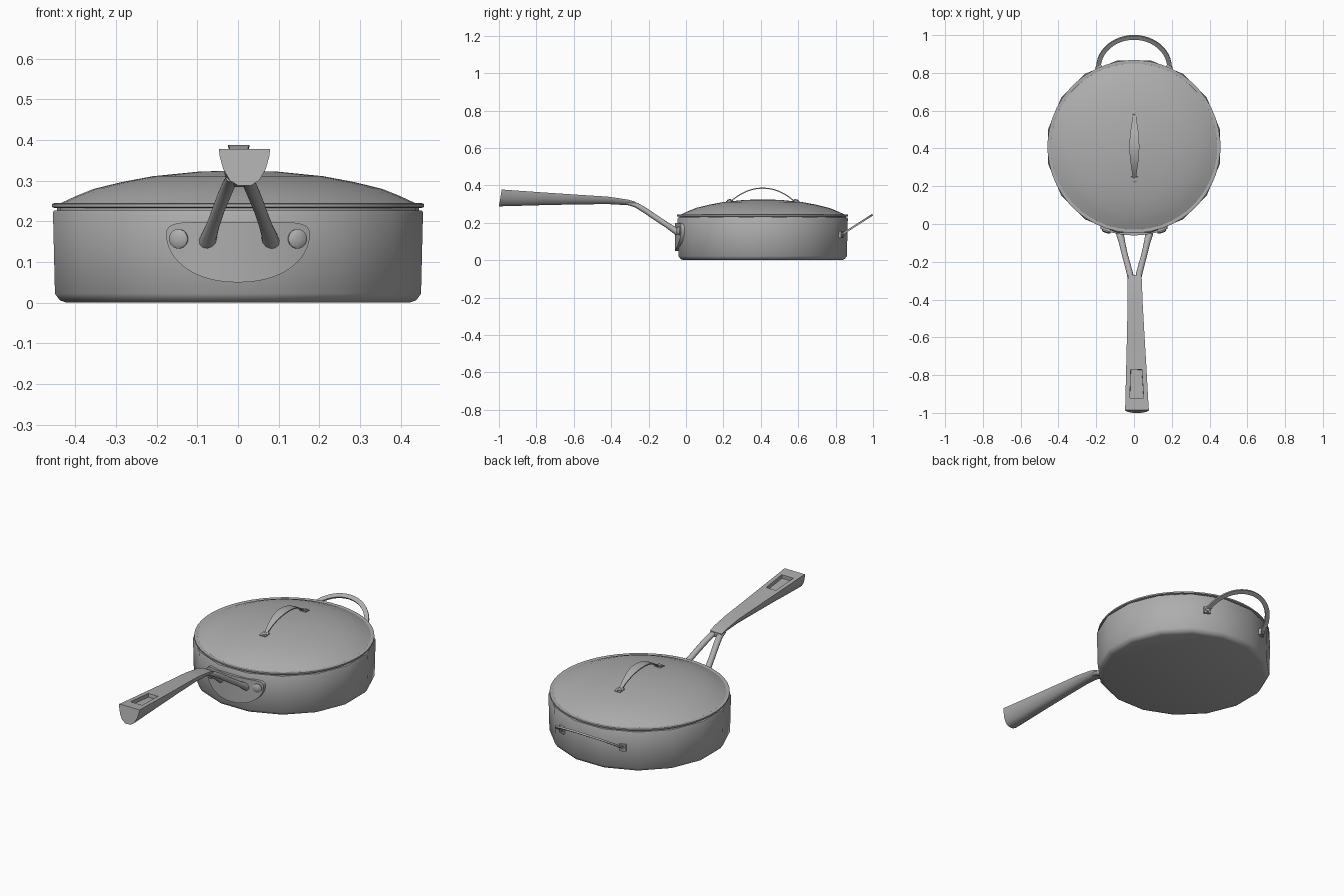
import bpy, bmesh, math
from mathutils import Vector

if "Cube" in bpy.data.objects:
    bpy.data.objects.remove(bpy.data.objects["Cube"], do_unlink=True)

steel = bpy.data.materials.new("brushed steel grey")
steel.use_nodes = True
GREY = (0.42, 0.42, 0.42, 1)
steel.diffuse_color = GREY
steel.node_tree.nodes["Principled BSDF"].inputs["Base Color"].default_value = GREY

CENTRE_Y = 0.41


def finish(name, bm, angle=35):
    """Turn a bmesh into a smooth-shaded object with sharp edges kept."""
    bmesh.ops.recalc_face_normals(bm, faces=bm.faces)
    mesh = bpy.data.meshes.new(name)
    bm.to_mesh(mesh)
    bm.free()
    mesh.materials.append(steel)
    obj = bpy.data.objects.new(name, mesh)
    bpy.context.collection.objects.link(obj)
    bpy.ops.object.select_all(action="DESELECT")
    obj.select_set(True)
    bpy.context.view_layer.objects.active = obj
    bpy.ops.object.shade_smooth_by_angle(angle=math.radians(angle))
    return obj


def loft(rings):
    """Skin a list of closed rings and cap both ends."""
    bm = bmesh.new()
    loops = [[bm.verts.new(p) for p in ring] for ring in rings]
    n = len(loops[0])
    for a, b in zip(loops, loops[1:]):
        for i in range(n):
            j = (i + 1) % n
            bm.faces.new((a[i], a[j], b[j], b[i]))
    bm.faces.new(loops[0])
    bm.faces.new(loops[-1])
    return bm


def turned(name, profile, sides):
    """Lathe a (radius, z) profile about the pan axis."""
    rings = []
    for r, z in profile:
        angles = [2 * math.pi * (i + 0.5) / sides for i in range(sides)]
        rings.append([(r * math.cos(a), CENTRE_Y + r * math.sin(a), z) for a in angles])
    return finish(name, loft(rings))


def stud(name, pos, direction, profile, sides=16):
    """Small turned piece whose axis points along a direction."""
    turn = Vector(direction).to_track_quat("Z", "Y")
    rings = []
    for r, h in profile:
        angles = [2 * math.pi * (i + 0.5) / sides for i in range(sides)]
        rings.append([Vector(pos) + turn @ Vector((r * math.cos(a), r * math.sin(a), h))
                      for a in angles])
    return finish(name, loft(rings))


# Pan body and lid
turned("pan_body", [(0.43, 0), (0.447, 0.006), (0.459, 0.022), (0.464, 0.222),
                    (0.461, 0.227), (0.445, 0.227)], 16)
turned("lid_seat", [(0.446, 0.22), (0.446, 0.236)], 48)
turned("lid", [(0.452, 0.233), (0.458, 0.235), (0.458, 0.243), (0.452, 0.245), (0.441, 0.243),
               (0.4, 0.262), (0.355, 0.28), (0.285, 0.297), (0.21, 0.311),
               (0.1, 0.322), (0.02, 0.325)], 48)

# Curved mounting plate hugging the front wall
bm = bmesh.new()
columns = []
for i in range(33):
    u = math.sin(math.pi * (i / 32 - 0.5)) * 0.9995
    x = 0.177 * u
    top = 0.17 + 0.028 * math.sqrt(1 - abs(u) ** 10)
    low = 0.17 - 0.12 * math.sqrt(1 - abs(u) ** 2.2)
    columns.append([Vector((x, CENTRE_Y - math.sqrt(r * r - x * x), z))
                    for r, z in ((0.47, top), (0.47, low), (0.445, low), (0.445, top))])
finish("handle_plate", loft(columns))

# Plate rivets
for side, label in ((1, "left"), (-1, "right")):
    x = side * 0.145
    y = CENTRE_Y - math.sqrt(0.468 ** 2 - x * x)
    stud("plate_rivet_" + label, (x, y, 0.157), (x, y - CENTRE_Y, 0),
         [(0.024, -0.01), (0.024, 0.007), (0.017, 0.012), (0.004, 0.013)])

# Long handle grip: y, centre x, half width, top z, bottom z
half = [(1, 0), (0.97, 0.2), (0.83, 0.55), (0.57, 0.86), (0.25, 1)]
section = half + [(-u, v) for u, v in reversed(half)]
stations = [(-0.27, 0.004, 0.036, 0.312, 0.284), (-0.31, 0.004, 0.038, 0.324, 0.294),
            (-0.42, 0.006, 0.04, 0.34, 0.3), (-0.58, 0.009, 0.046, 0.35, 0.298),
            (-0.745, 0.012, 0.053, 0.361, 0.295), (-0.945, 0.015, 0.061, 0.375, 0.289),
            (-0.985, 0.016, 0.063, 0.378, 0.288)]
rings = []
for k, (y, cx, w, top, low) in enumerate(stations):
    slant = 0.015 if k == len(stations) - 1 else 0
    rings.append([(cx + u * w, y - slant * v, top + (low - top) * v) for u, v in section])
bm = loft(rings)
bmesh.ops.recalc_face_normals(bm, faces=bm.faces)
# Recessed hanging slot in the grip
slot = [f for f in bm.faces if f.normal.z > 0.9 and -0.9 < f.calc_center_median().y < -0.8]
bmesh.ops.inset_region(bm, faces=slot, thickness=0.034)
bmesh.ops.inset_region(bm, faces=slot, thickness=0.001, depth=-0.02)
finish("handle_grip", bm)

# Forked legs joining the grip to the plate: x, y, z, half width, half thickness
fork = [(0.018, -0.31, 0.307, 0.015, 0.012), (0.024, -0.265, 0.294, 0.017, 0.014),
        (0.037, -0.215, 0.264, 0.017, 0.015), (0.052, -0.16, 0.226, 0.016, 0.015),
        (0.066, -0.1, 0.187, 0.017, 0.015), (0.075, -0.065, 0.163, 0.02, 0.017),
        (0.078, -0.04, 0.148, 0.023, 0.02)]
tilt = Vector((0, 0.55, 0.83))
for side, label in ((1, "left"), (-1, "right")):
    rings = []
    for x, y, z, w, t in fork:
        ring = []
        for i in range(12):
            a = 2 * math.pi * i / 12
            ring.append(Vector((side * x + 0.003, y, z)) + Vector((w * math.cos(a), 0, 0))
                        + tilt * t * math.sin(a))
        rings.append(ring)
    finish("handle_leg_" + label, loft(rings), 60)


def strap(name, path, across, width, thick):
    """Flat band along a path; across(i) and width(i) set its broad direction."""
    rings = []
    for i, p in enumerate(path):
        along = (path[min(i + 1, len(path) - 1)] - path[max(i - 1, 0)]).normalized()
        broad = across(i).normalized()
        flat = along.cross(broad).normalized() * thick / 2
        broad = broad * width(i)
        rings.append([p + broad + flat, p - broad + flat, p - broad - flat, p + broad - flat])
    return finish(name, loft(rings))


# Lid handle: thin arched leaf-shaped strap
N = 24
arch = []
for i in range(N + 1):
    s = i / N * 2 - 1
    arch.append(Vector((0.002, CENTRE_Y + 0.165 * s, 0.385 - 0.066 * abs(s) ** 2.1)))
strap("lid_handle", arch, lambda i: Vector((1, 0, 0)),
      lambda i: 0.009 + 0.017 * math.sin(math.pi * i / N) ** 1.2, 0.006)
for side, label in ((1, "back"), (-1, "front")):
    foot = (0.002, CENTRE_Y + side * 0.177, 0.312)
    lean = (0, side * 0.16, 1)
    stud("lid_handle_foot_" + label, foot, lean, [(0.026, -0.004), (0.026, 0.008)], 4)
    stud("lid_handle_rivet_" + label, foot, lean,
         [(0.012, 0), (0.012, 0.011), (0.006, 0.014)], 10)

# Rear helper loop, a flat band rising away from the wall
loop = []
for i in range(N + 1):
    a = math.pi * i / N
    s = math.sin(a)
    loop.append(Vector((0.188 * math.cos(a), 0.828 + 0.16 * s, 0.135 + 0.102 * s)))


def outward(i):
    a = math.pi * i / N
    return Vector((math.cos(a), 0.84 * math.sin(a), 0.54 * math.sin(a)))


strap("rear_loop", loop, outward, lambda i: 0.012, 0.01)
for side, label in ((1, "left"), (-1, "right")):
    x = side * 0.187
    y = CENTRE_Y + math.sqrt(0.458 ** 2 - x * x)
    out = (x, y - CENTRE_Y, 0)
    stud("rear_loop_foot_" + label, (x, y, 0.137), out, [(0.026, -0.01), (0.026, 0.008)], 4)
    stud("rear_loop_rivet_" + label, (x, y, 0.137), out,
         [(0.012, 0), (0.012, 0.014), (0.006, 0.017)], 10)
